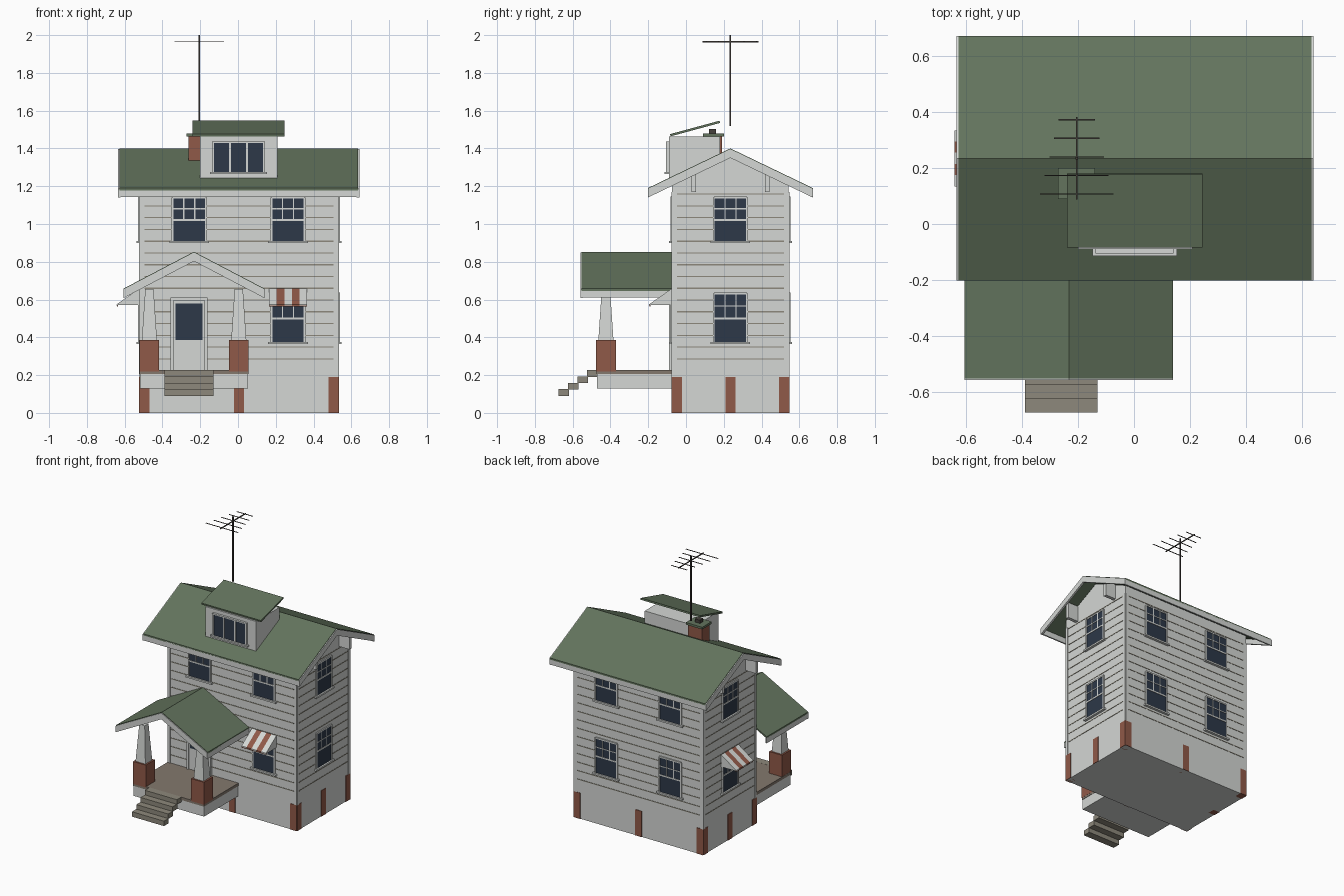
import bpy, bmesh
from math import radians
from mathutils import Matrix

if "Cube" in bpy.data.objects:
    bpy.data.objects.remove(bpy.data.objects["Cube"])

COLOURS = {
    "white_paint": (0.66, 0.68, 0.66),
    "roof_green": (0.125, 0.175, 0.11),
    "brick_red": (0.28, 0.10, 0.065),
    "window_glass": (0.026, 0.04, 0.065),
    "step_stone": (0.27, 0.25, 0.20),
    "deck_wood": (0.23, 0.19, 0.155),
    "dark_metal": (0.06, 0.052, 0.045),
}
MATS = {}
for key, rgb in COLOURS.items():
    m = bpy.data.materials.new(key)
    m.use_nodes = True
    m.diffuse_color = (*rgb, 1)
    m.node_tree.nodes["Principled BSDF"].inputs["Base Color"].default_value = (*rgb, 1)
    MATS[key] = m
WHITE, GREEN, BRICK, GLASS, STONE, WOOD, METAL = COLOURS


def turn(x, y, degrees):
    return Matrix.Translation((x, y, 0)) @ Matrix.Rotation(radians(degrees), 4, 'Z')


class Part:
    """Collects boxes and prisms into one object."""

    def __init__(self, name, frame=Matrix()):
        self.name, self.frame = name, frame
        self.bm, self.slots = bmesh.new(), []

    def prism(self, profile, a, b, mat, taper=1):
        # profile lies in (y, z) and is swept along x
        if mat not in self.slots:
            self.slots.append(mat)
        rings = [[self.bm.verts.new((x, y, z)) for y, z in profile] for x in (a, b)]
        n = len(profile)
        faces = [self.bm.faces.new(r) for r in rings]
        for i in range(n):
            j = (i + 1) % n
            faces.append(self.bm.faces.new((rings[0][i], rings[0][j], rings[1][j], rings[1][i])))
        for f in faces:
            f.material_index = self.slots.index(mat)
        return rings[0] + rings[1]

    def box(self, x, y, z, mat, taper=1):
        verts = self.prism([(y[0], z[0]), (y[1], z[0]), (y[1], z[1]), (y[0], z[1])], *x, mat)
        cx, cy = sum(x) / 2, sum(y) / 2
        for v in verts:
            if v.co.z > sum(z) / 2:
                v.co.x = cx + (v.co.x - cx) * taper
                v.co.y = cy + (v.co.y - cy) * taper

    def finish(self):
        bmesh.ops.transform(self.bm, matrix=self.frame, verts=self.bm.verts)
        bmesh.ops.recalc_face_normals(self.bm, faces=self.bm.faces)
        mesh = bpy.data.meshes.new(self.name)
        self.bm.to_mesh(mesh)
        self.bm.free()
        for s in self.slots:
            mesh.materials.append(MATS[s])
        ob = bpy.data.objects.new(self.name, mesh)
        bpy.context.collection.objects.link(ob)


# House body; each wall has a frame in which it faces local -y
HX, HY, CX, CY = 0.525, 0.308, 0.005, 0.235
p = Part("house_body", turn(CX, CY, 0))
p.prism([(-HY, 0), (HY, 0), (HY, 1.23), (0, 1.378), (-HY, 1.23)], -HX, HX, WHITE)
p.finish()
WALLS = {"front": (0, HX, HY), "right": (90, HY, HX), "back": (180, HX, HY), "left": (270, HY, HX)}
FRAMES = {k: turn(CX, CY, v[0]) for k, v in WALLS.items()}

# Siding grooves, corner boards and foundation piers
for side, (ang, half, d) in WALLS.items():
    p = Part(side + "_siding", FRAMES[side])
    for i in range(15):
        z = 0.286 + 0.0623 * i
        p.box((-half + 0.025, half - 0.025), (-d - 0.002, -d + 0.002), (z - 0.003, z + 0.003), STONE)
    p.finish()
    p = Part(side + "_trim", FRAMES[side])
    for s in (-1, 1):
        p.box(sorted((s * half, s * (half - 0.02))), (-d - 0.004, -d + 0.004), (0.19, 1.17), WHITE)
    for u in (-half + 0.025, 0, half - 0.025):
        p.box((u - 0.026, u + 0.026), (-d - 0.004, -d + 0.046), (0, 0.19), BRICK)
    p.finish()


# Sash windows: glass plate, glazing bars, frame and sill
def window(name, side, u, z0, z1):
    d = -WALLS[side][2]
    w, mid = 0.088, z0 + (z1 - z0) * 0.485
    p = Part(name, FRAMES[side])
    p.box((u - w, u + w), (d - 0.006, d), (z0, z1), GLASS)
    bar = (d - 0.009, d)
    for s in (-1, 1):
        p.box((u + s * w - 0.005, u + s * w + 0.005), bar, (z0, z1), WHITE)
        p.box((u + s * 0.029 - 0.003, u + s * 0.029 + 0.003), bar, (mid, z1), WHITE)
    for z, t in ((mid, 0.005), ((mid + z1) / 2, 0.003), (z1, 0.005)):
        p.box((u - w, u + w), bar, (z - t, z + t), WHITE)
    p.box((u - 0.105, u + 0.105), (d - 0.018, d), (z0 - 0.012, z0), WHITE)
    p.finish()


LOW, HIGH = (0.376, 0.632), (0.911, 1.14)
for side, u, level in [("front", -0.263, HIGH), ("front", 0.26, HIGH), ("front", 0.26, LOW)] + [
        (s, u, l) for s, us in (("right", (0,)), ("left", (0,)), ("back", (-0.26, 0.26)))
        for u in us for l in (LOW, HIGH)]:
    window(f"{side}_window", side, u, *level)

# Striped awnings
for side, u in (("front", 0.26), ("left", 0)):
    d = -WALLS[side][2]
    p = Part(side + "_awning", FRAMES[side])
    for i in range(5):
        a = u - 0.1 + i * 0.04
        p.prism([(d, 0.66), (d - 0.122, 0.575), (d - 0.122, 0.568), (d, 0.645)], a, a + 0.04, BRICK if i % 2 else WHITE)
    for s in (-0.1, 0.096):
        p.prism([(d, 0.645), (d - 0.12, 0.57), (d, 0.57)], u + s, u + s + 0.004, WHITE)
    p.box((u - 0.1, u + 0.1), (d - 0.12, d - 0.116), (0.562, 0.575), BRICK)
    p.finish()

# Front door
p = Part("front_door", FRAMES["front"])
c, d = -0.265, -HY
p.box((c - 0.097, c + 0.097), (d - 0.006, d), (0.225, 0.61), WHITE)
p.box((c - 0.08, c + 0.08), (d - 0.01, d), (0.228, 0.592), WHITE)
p.box((c - 0.072, c + 0.072), (d - 0.013, d), (0.385, 0.58), GLASS)
for s in (-1, 1):
    p.box((c + s * 0.09 - 0.008, c + s * 0.09 + 0.008), (d - 0.016, d), (0.225, 0.61), WHITE)
p.box((c - 0.098, c + 0.098), (d - 0.016, d), (0.594, 0.61), WHITE)
p.finish()


# Gable roofs: thin slopes, eave fascias and sloping end boards
def gable_roof(name, frame, half, peak, drop, a, b, ends):
    p = Part(name, frame)
    for s in (-1, 1):
        e, low = s * half, peak - drop
        p.prism([(0, peak), (e, low), (e, low - 0.012), (0, peak - 0.012)], a, b, GREEN)
        p.box((a, b), sorted((e, e - s * 0.01)), (low - 0.048, low - 0.007), WHITE)
        for x in ends:
            p.prism([(0, peak - 0.004), (e, low - 0.004), (e, low - 0.05), (0, peak - 0.05)],
                    x - 0.007, x + 0.007, WHITE)
    p.finish()


gable_roof("main_roof", turn(0, CY, 0), 0.437, 1.4, 0.21, -0.628, 0.635, (-0.628, 0.635))
gable_roof("porch_roof", turn(-0.233, 0, 90), 0.373, 0.853, 0.195, -0.552, -0.072, (-0.551,))

# Gable brackets
p = Part("gable_brackets", turn(CX, CY, 0))
for s in (-1, 1):
    for y in (-0.195, 0.195):
        p.box(sorted((s * HX, s * (HX + 0.085))), (y - 0.012, y + 0.012), (1.17, 1.285), WHITE)
p.finish()

# Dormer with shed roof and three-pane window
p = Part("dormer")
p.prism([(-0.09, 1.24), (-0.09, 1.462), (0.18, 1.462), (0.18, 1.36)], -0.2, 0.21, WHITE)
p.box((-0.13, 0.135), (-0.1, -0.09), (1.275, 1.43), GLASS)
for x in (-0.132, -0.043, 0.048, 0.137):
    p.box((x - 0.005, x + 0.005), (-0.106, -0.09), (1.275, 1.432), WHITE)
p.box((-0.137, 0.142), (-0.106, -0.09), (1.428, 1.436), WHITE)
p.box((-0.148, 0.153), (-0.114, -0.09), (1.264, 1.275), WHITE)
p.finish()
p = Part("dormer_roof")
p.prism([(-0.082, 1.464), (0.18, 1.535), (0.178, 1.547), (-0.084, 1.476)], -0.24, 0.245, GREEN)
p.finish()

# Chimney
p = Part("chimney")
p.box((-0.263, -0.148), (0.1, 0.19), (1.3, 1.463), BRICK)
p.box((-0.272, -0.139), (0.09, 0.2), (1.462, 1.478), GREEN)
p.box((-0.225, -0.185), (0.122, 0.16), (1.478, 1.502), METAL)
p.finish()

# Aerial
p = Part("aerial", turn(-0.205, CY, 0))
p.box((-0.004, 0.004), (-0.004, 0.004), (1.52, 2.0), METAL)
p.box((-0.003, 0.003), (-0.148, 0.148), (1.962, 1.968), METAL)
for i in range(5):
    w, y = 0.065 + 0.0165 * i, 0.138 - 0.0665 * i
    p.box((-w, w), (y - 0.002, y + 0.002), (1.963, 1.967), METAL)
p.finish()

# Porch deck, piers, tapered posts and steps
p = Part("porch_deck")
p.box((-0.52, 0.053), (-0.47, -0.07), (0.13, 0.207), WHITE)
p.box((-0.522, 0.055), (-0.474, -0.07), (0.205, 0.226), WOOD)
p.finish()
for side, x in (("right", -0.469), ("left", 0.004)):
    p = Part(side + "_porch_post")
    p.box((x - 0.052, x + 0.052), (-0.476, -0.371), (0.22, 0.385), BRICK)
    p.box((x - 0.04, x + 0.04), (-0.464, -0.384), (0.385, 0.655), WHITE, taper=0.55)
    p.finish()
p = Part("porch_steps")
for i in range(4):
    y, z = -0.675 + 0.05 * i, 0.09 + 0.0335 * i
    p.box((-0.39, -0.13), (y, y + 0.055), (z, z + 0.036), STONE)
p.finish()
